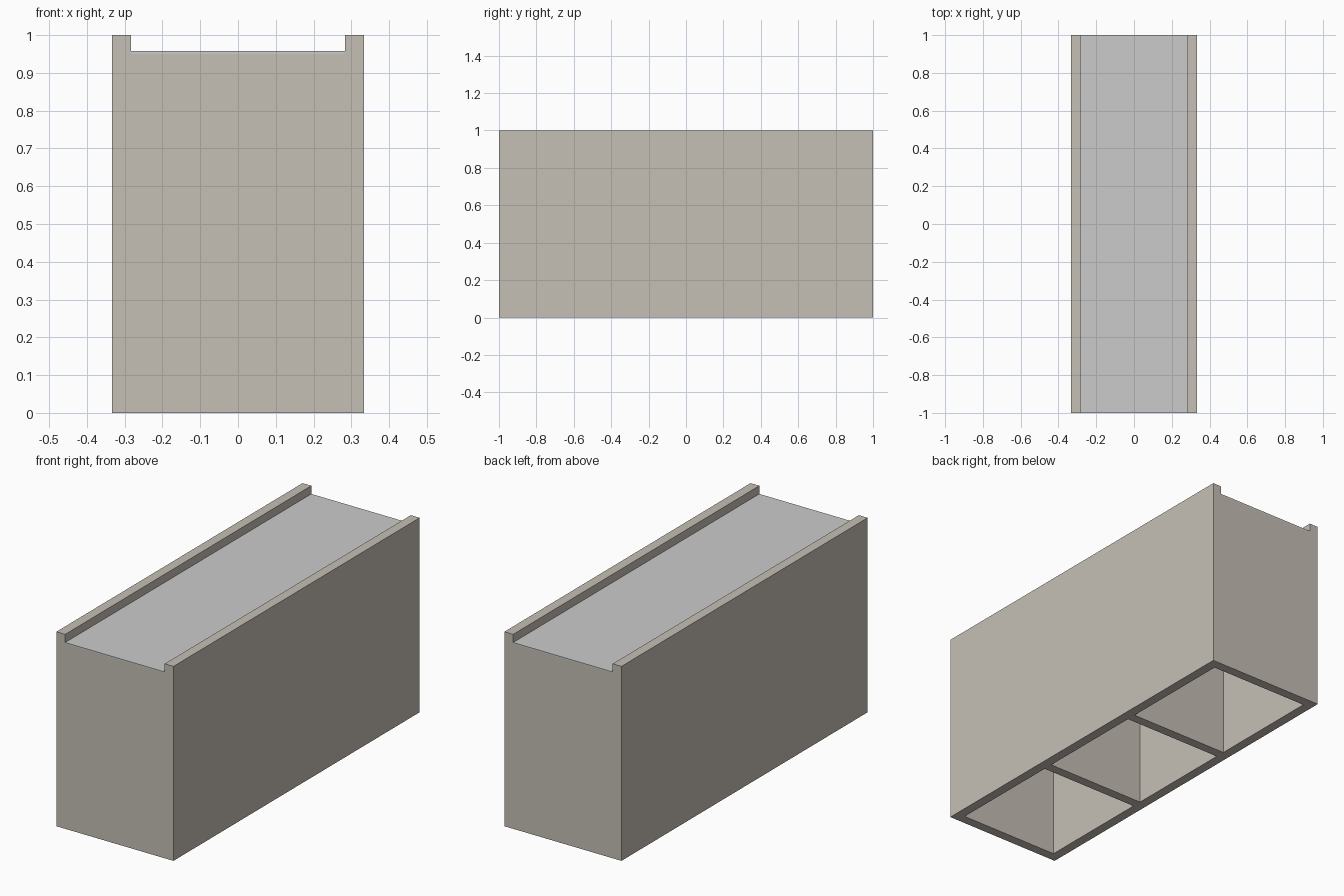
import bpy

if "Cube" in bpy.data.objects:
    bpy.data.objects.remove(bpy.data.objects["Cube"])


def material(name, color):
    mat = bpy.data.materials.new(name)
    mat.diffuse_color = color
    mat.use_nodes = True
    mat.node_tree.nodes["Principled BSDF"].inputs["Base Color"].default_value = mat.diffuse_color
    return mat


STONE = material("warm_grey", (0.56, 0.52, 0.46, 1))
PANE = material("pale_pane", (0.64, 0.65, 0.62, 1))

W, L, T = 0.333, 1.0, 0.05      # half width, half length, wall thickness
INNER = W - T
PANE_Z, PANE_TOP = 0.95, 0.958


def box(name, x, y, z, mat=STONE):
    """Box from (min, max) ranges on each axis."""
    bpy.ops.mesh.primitive_cube_add(size=1, location=[sum(r) / 2 for r in (x, y, z)])
    ob = bpy.context.object
    ob.name = name
    ob.scale = [r[1] - r[0] for r in (x, y, z)]
    bpy.ops.object.transform_apply(location=False, rotation=False, scale=True)
    ob.data.materials.append(mat)
    return ob


# Long side walls, rising above the top panel as rails
box("left_wall", (-W, -INNER), (-L, L), (0, 1))
box("right_wall", (INNER, W), (-L, L), (0, 1))

# End walls
box("front_wall", (-INNER, INNER), (-L, -L + T), (0, PANE_Z))
box("back_wall", (-INNER, INNER), (L - T, L), (0, PANE_Z))

# Two dividers making three open-bottomed compartments
for i, side in enumerate((-1, 1)):
    c = side * (L - T) / 3
    box(f"divider_{i + 1}", (-INNER, INNER), (c - T / 2, c + T / 2), (0, PANE_Z))

# Thin top panel set between the rails
box("top_panel", (-INNER, INNER), (-L, L), (PANE_Z, PANE_TOP), PANE)
